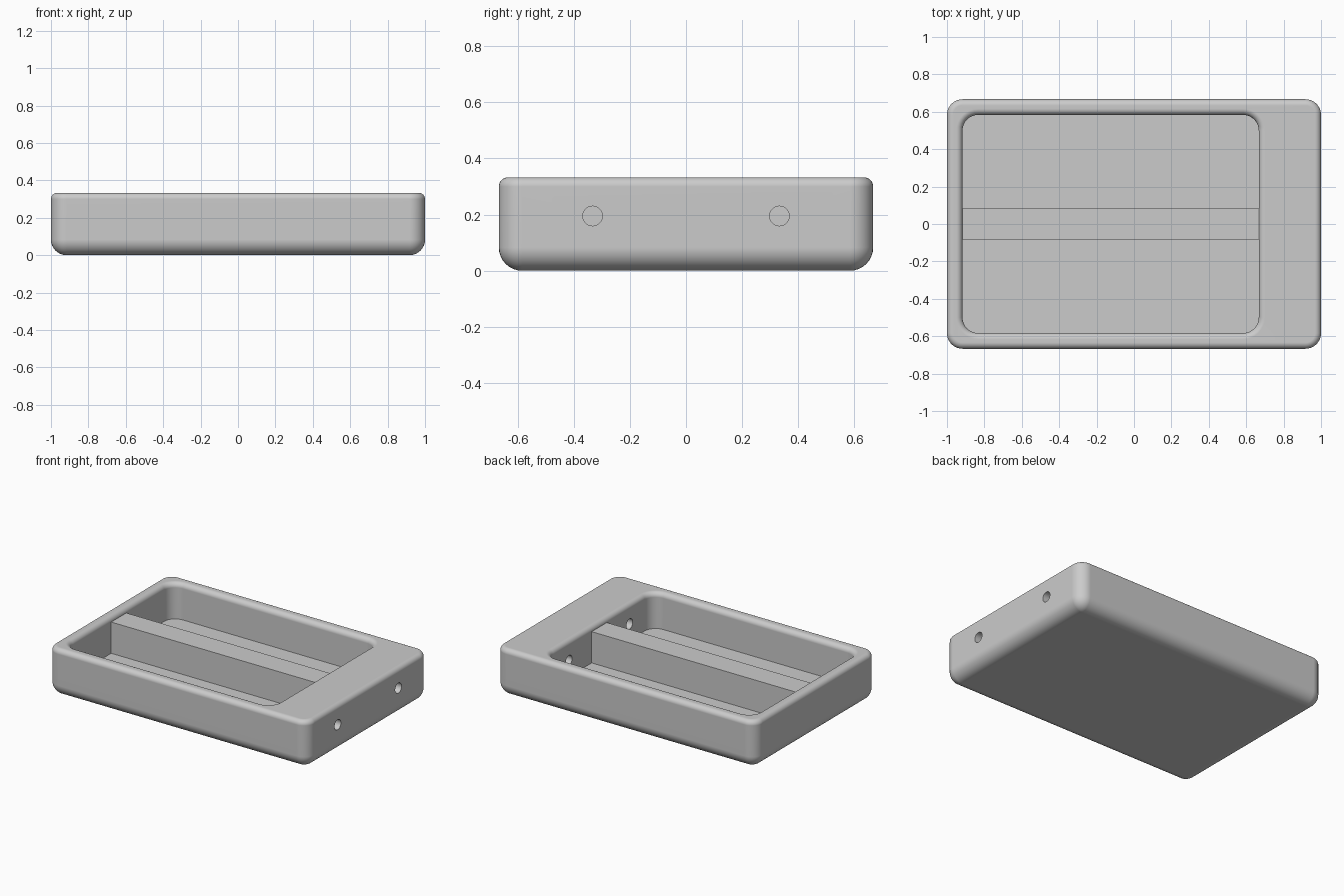
import bpy, bmesh
from math import cos, sin, pi
from mathutils import Matrix

if "Cube" in bpy.data.objects:
    bpy.data.objects.remove(bpy.data.objects["Cube"])

SEG = 8                      # segments per quarter round
TOP, FLOOR = 0.333, 0.083    # rim and tray floor heights
R, EDGE = 0.083, 0.033       # large and small fillet radii

grey = bpy.data.materials.new("light grey")
grey.use_nodes = True
colour = (0.6, 0.6, 0.6, 1)
grey.diffuse_color = colour
grey.node_tree.nodes["Principled BSDF"].inputs["Base Color"].default_value = colour


def make_object(name, bm):
    mesh = bpy.data.meshes.new(name)
    bmesh.ops.recalc_face_normals(bm, faces=bm.faces)
    bm.to_mesh(mesh)
    bm.free()
    mesh.materials.append(grey)
    obj = bpy.data.objects.new(name, mesh)
    bpy.context.collection.objects.link(obj)
    return obj


def rounded_ring(bm, cx, hx, hy, radius, z):
    """Rounded rectangle of vertices, counter-clockwise."""
    ring = []
    for q, (sx, sy) in enumerate([(1, 1), (-1, 1), (-1, -1), (1, -1)]):
        for i in range(SEG + 1):
            a = (q + i / SEG) * pi / 2
            ring.append(bm.verts.new((cx + sx * (hx - radius) + radius * cos(a),
                                      sy * (hy - radius) + radius * sin(a), z)))
    return ring


def outer(bm, inset, z):
    return rounded_ring(bm, 0, 1 - inset, 0.667 - inset, R - inset, z)


def inner(bm, grow, z):
    return rounded_ring(bm, -0.125, 0.792 + grow, 0.583 + grow, R + grow, z)


# Tray shell: outside from the bottom up, over the rim, down into the pocket
bm = bmesh.new()
steps = [i / SEG * pi / 2 for i in range(SEG + 1)]
rings = [outer(bm, R * (1 - sin(a)), R * (1 - cos(a))) for a in steps]
rings += [outer(bm, EDGE * (1 - cos(a)), TOP - EDGE * (1 - sin(a))) for a in steps]
rings += [inner(bm, EDGE * (1 - sin(a)), TOP - EDGE * (1 - cos(a))) for a in steps]
rings.append(inner(bm, 0, FLOOR))
for low, high in zip(rings, rings[1:]):
    for i in range(len(low)):
        j = (i + 1) % len(low)
        bm.faces.new((low[i], low[j], high[j], high[i]))
bm.faces.new(rings[0][::-1])
bm.faces.new(rings[-1])
bmesh.ops.remove_doubles(bm, verts=bm.verts, dist=0.0001)
tray = make_object("tray", bm)

# Two round holes through the thick end wall
bm = bmesh.new()
for side in (-1, 1):
    bmesh.ops.create_cone(bm, cap_ends=True, segments=32, radius1=0.035,
                          radius2=0.035, depth=0.6,
                          matrix=Matrix.Translation((0.85, side * 0.333, 0.195))
                          @ Matrix.Rotation(pi / 2, 4, "Y"))
cutter = make_object("hole_cutter", bm)
cutter.hide_render = True
cut = tray.modifiers.new("holes", "BOOLEAN")
cut.object = cutter
cut.solver = "EXACT"
bpy.context.view_layer.objects.active = tray
tray.select_set(True)
bpy.ops.object.modifier_apply(modifier=cut.name)
bpy.data.objects.remove(cutter)
bpy.ops.object.shade_smooth_by_angle(angle=pi / 6)
weighted = tray.modifiers.new("flat_faces", "WEIGHTED_NORMAL")
weighted.keep_sharp = True

# Straight divider bar along the middle of the pocket
bm = bmesh.new()
bmesh.ops.create_cube(bm, size=1)
bar_top, bar_low = TOP - EDGE, FLOOR - 0.01
bmesh.ops.scale(bm, vec=(1.586, 0.166, bar_top - bar_low), verts=bm.verts)
bmesh.ops.translate(bm, vec=(-0.125, 0, (bar_top + bar_low) / 2), verts=bm.verts)
make_object("divider_bar", bm)
